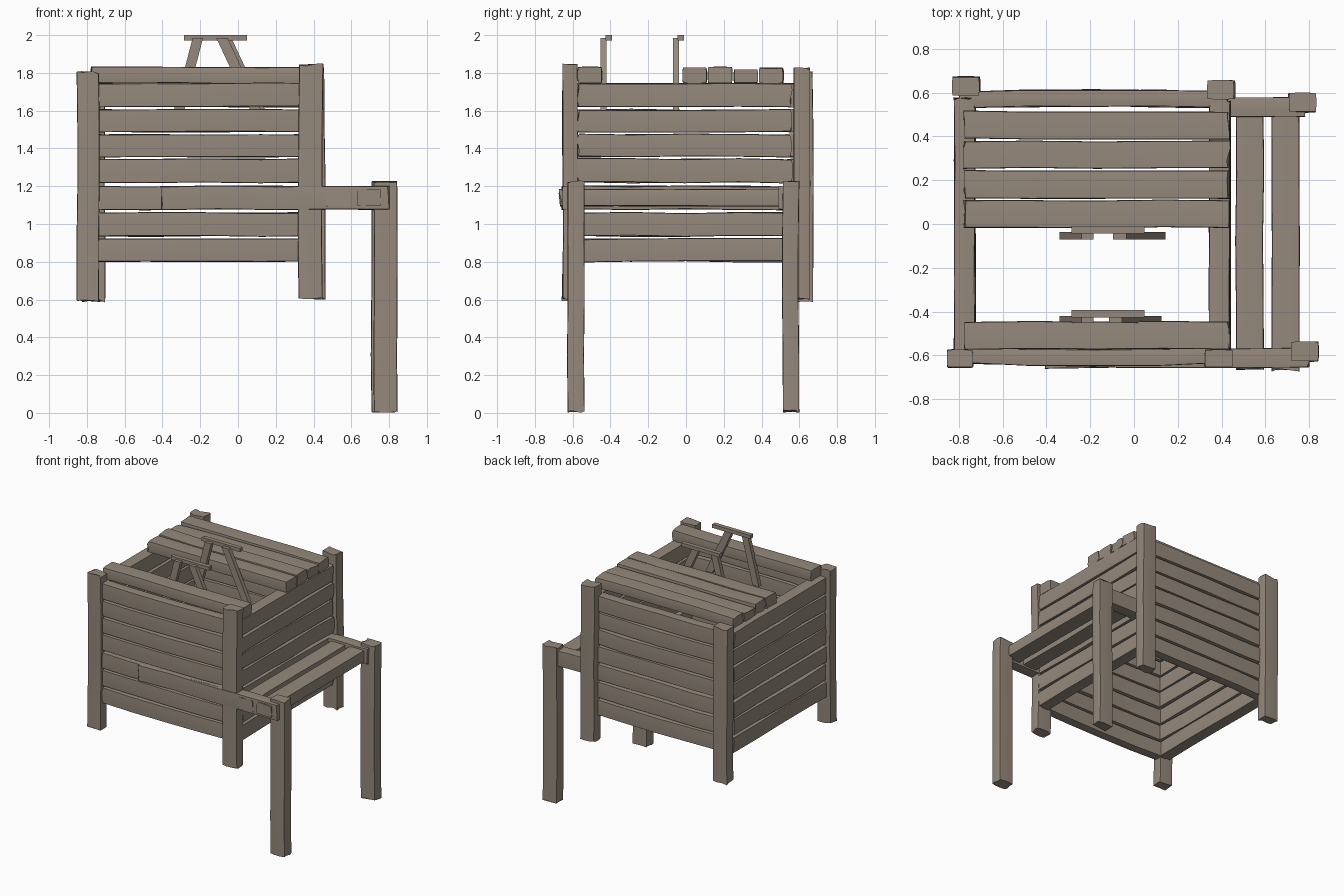
import bpy, bmesh, math, random

if "Cube" in bpy.data.objects:
    bpy.data.objects.remove(bpy.data.objects["Cube"])
random.seed(4)

# Half cross-section quarter of a rough-hewn timber (unit square)
Q = [(1, .5), (.96, .96), (.45, 1)]
PROFILE = (Q + [(-a, b) for a, b in Q[::-1]]
           + [(-a, -b) for a, b in Q] + [(a, -b) for a, b in Q[::-1]])
SQUARE = [(1, 1), (-1, 1), (-1, -1), (1, -1)]

# Weathered wood
wood = bpy.data.materials.new("weathered_wood")
wood.diffuse_color = (.30, .25, .20, 1)
wood.use_nodes = True
wood.node_tree.nodes["Principled BSDF"].inputs["Base Color"].default_value = wood.diffuse_color


def beam(name, x, y, z, axis, bow=(0, 0, 0), lean=0, rough=.004, profile=PROFILE):
    """Timber filling the given x, y, z ranges, running along axis 0, 1 or 2."""
    rng = (x, y, z)
    u, v = [i for i in range(3) if i != axis]
    mid = [(a + b) / 2 for a, b in rng]
    half = [(b - a) / 2 for a, b in rng]
    bm = bmesh.new()
    rings = []
    steps = 4 if rough else 1
    for s in range(steps + 1):
        t = s / steps
        end = s in (0, steps)
        du, dv = (random.uniform(-rough, rough) for _ in range(2))
        ring = []
        for a, b in profile:
            p = [0, 0, 0]
            p[axis] = mid[axis] + (2 * t - 1) * half[axis]
            if end and rough:
                p[axis] += (1 if s == 0 else -1) * random.uniform(0, .016)
            p[u] = mid[u] + a * half[u] + du
            p[v] = mid[v] + b * half[v] + dv
            for i in range(3):
                p[i] += bow[i] * math.sin(math.pi * t)
            p[0] += lean * (t - .5)
            ring.append(bm.verts.new(p))
        rings.append(ring)
    n = len(profile)
    for r0, r1 in zip(rings, rings[1:]):
        for i in range(n):
            bm.faces.new((r0[i], r0[(i + 1) % n], r1[(i + 1) % n], r1[i]))
    bm.faces.new(rings[0])
    bm.faces.new(rings[-1])
    bmesh.ops.recalc_face_normals(bm, faces=bm.faces)
    me = bpy.data.meshes.new(name)
    bm.to_mesh(me)
    bm.free()
    me.materials.append(wood)
    ob = bpy.data.objects.new(name, me)
    bpy.context.collection.objects.link(ob)
    ob.select_set(True)
    bpy.context.view_layer.objects.active = ob
    return ob


# Corner posts
beam("post_front_left", (-.853, -.735), (-.655, -.575), (.59, 1.81), 2)
beam("post_front_right", (.32, .448), (-.652, -.572), (.60, 1.85), 2)
beam("post_back_left", (-.83, -.705), (.588, .672), (.585, 1.81), 2)
beam("post_back_right", (.338, .46), (.57, .658), (.60, 1.83), 2)

# Wall planks, seven courses on four sides
courses = [(.80, .922), (.935, 1.06), (1.075, 1.2), (1.218, 1.345),
           (1.355, 1.475), (1.487, 1.607), (1.62, 1.745)]
for i, z in enumerate(courses):
    beam(f"front_plank_{i}", (-.80, .43), (-.635, -.56), z, 0, (0, -.016, 0))
    beam(f"back_plank_{i}", (-.80, .43), (.53, .605), z, 0, (0, .008, 0))
    beam(f"left_plank_{i}", (-.82, -.725), (-.58, .58), z, 1)
    beam(f"right_plank_{i}", (.345, .44), (-.58, .565), z, 1)

# Lid planks
lid = [(-.572, -.445, 1.83), (-.018, .108, 1.83), (.118, .247, 1.83),
       (.255, .38, 1.815), (.388, .515, 1.825)]
for i, (y0, y1, top) in enumerate(lid):
    beam(f"lid_plank_{i}", (-.782, .44), (y0, y1), (1.745, top), 0)

# Pair of splayed handle frames
for i, y in enumerate((-.435, -.052)):
    s = i * .02
    beam(f"handle_leg_left_{i}", (-.29, -.235), (y - .018, y + .015),
         (1.6, 1.985), 2, lean=.10, rough=0, profile=SQUARE)
    beam(f"handle_leg_right_{i}", (-.025 + s, .035 + s), (y - .018, y + .015),
         (1.6, 1.985), 2, lean=-.18, rough=0, profile=SQUARE)
    beam(f"handle_bar_{i}", (-.285, .047), (y + .008, y + .042),
         (1.972, 2.0), 0, rough=0, profile=SQUARE)

# Side shelf: tall legs, rails and boards
beam("shelf_leg_front", (.72, .845), (-.63, -.54), (0, 1.23), 2)
beam("shelf_leg_back", (.705, .83), (.51, .597), (0, 1.23), 2)
beam("shelf_rail_front", (-.41, .803), (-.658, -.568), (1.075, 1.2), 0)
beam("shelf_rail_back", (.40, .79), (.492, .582), (1.075, 1.2), 0)
beam("shelf_board_inner", (.465, .592), (-.668, .52), (1.092, 1.182), 1)
beam("shelf_board_outer", (.627, .755), (-.675, .52), (1.092, 1.182), 1)

bpy.ops.object.shade_smooth_by_angle(angle=math.radians(40))
